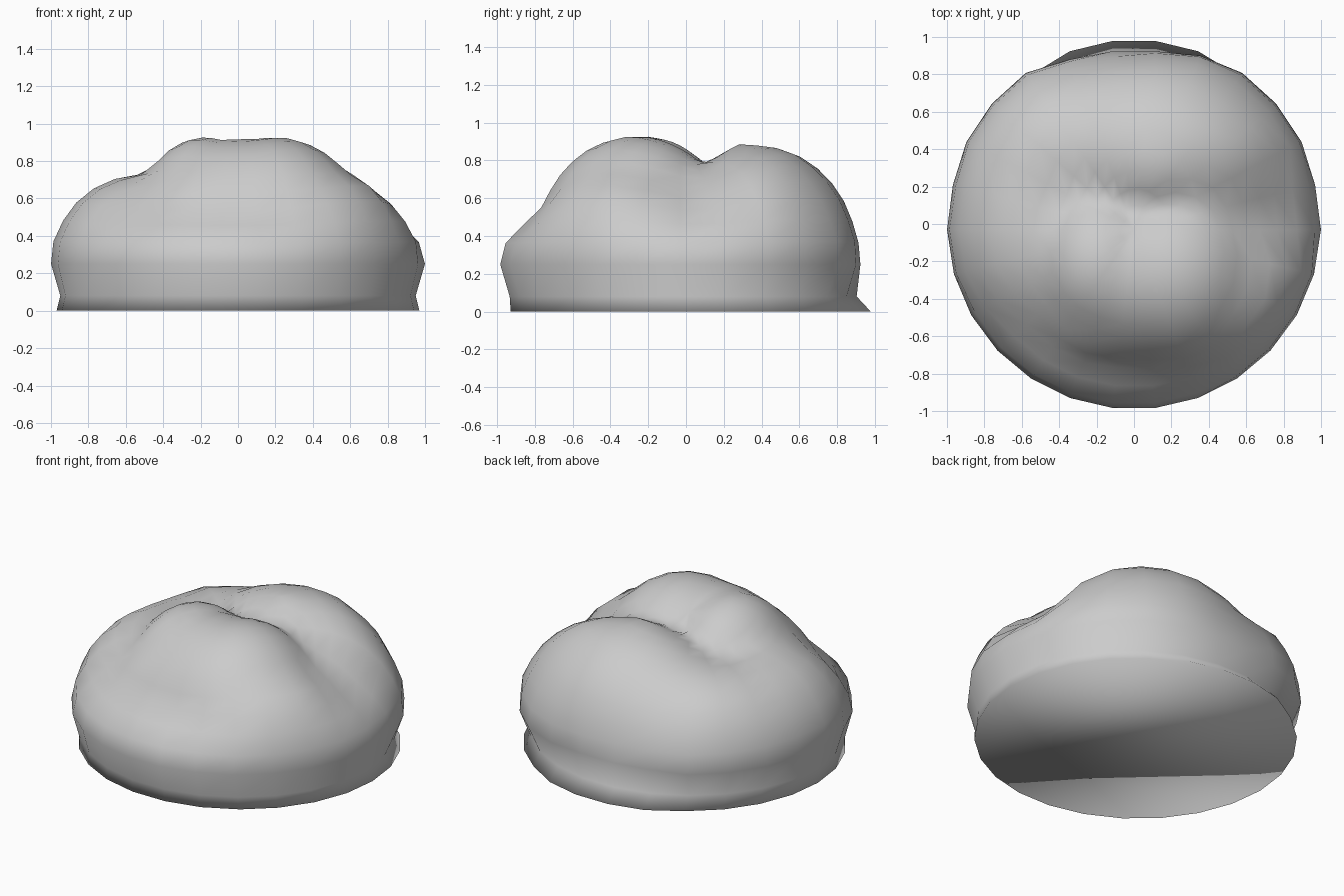
import bpy, bmesh, math
from mathutils import Vector

if "Cube" in bpy.data.objects:
    bpy.data.objects.remove(bpy.data.objects["Cube"])

# Overlapping rounded lobes: (centre), (radii)
LOBES = [
    ((0, -0.03, 0.26), (1.0, 0.96, 0.42)),       # broad skirt
    ((-0.18, -0.22, 0.30), (0.42, 0.50, 0.63)),  # front lobe, left half
    ((-0.20, -0.38, 0.30), (0.40, 0.42, 0.51)),  # front lobe, left corner
    ((0.01, -0.27, 0.30), (0.48, 0.53, 0.62)),   # front lobe, middle
    ((0.20, -0.27, 0.30), (0.54, 0.55, 0.63)),   # front lobe, right half
    ((0.15, 0.39, 0.27), (0.76, 0.53, 0.61)),    # tall back lobe
    ((0.12, 0.29, 0.30), (0.30, 0.22, 0.60)),    # crest of back lobe
    ((-0.52, -0.03, 0.27), (0.48, 0.63, 0.46)),  # low left lobe
    ((-0.35, 0.38, 0.27), (0.58, 0.50, 0.48)),   # back left shoulder
    ((0.40, -0.33, 0.27), (0.57, 0.52, 0.49)),   # front right shoulder
]
LIMIT = ((0, 0, 0.25), (1.0, 0.99, 0.76))        # overall round envelope
ORIGIN = Vector((0, -0.03, 0.25))
SEGS, RINGS = 26, 13


def ray_exit(d, lobe):
    """Exit distance of a ray from ORIGIN through one ellipsoid."""
    c, r = lobe
    o = Vector([(ORIGIN[i] - c[i]) / r[i] for i in range(3)])
    v = Vector([d[i] / r[i] for i in range(3)])
    a, b, k = v.dot(v), o.dot(v), o.dot(o) - 1
    disc = b * b - a * k
    return (-b + math.sqrt(disc)) / a if disc > 0 else 0.0


def reach(d):
    return min(max(ray_exit(d, l) for l in LOBES), ray_exit(d, LIMIT))


bm = bmesh.new()
angles = [2 * math.pi * i / SEGS for i in range(SEGS)]
rings = []

# Flared foot and slight waist
for rx, ry, cy, z in ((0.97, 0.95, 0.015, 0.0), (0.95, 0.925, -0.015, 0.08)):
    rings.append([bm.verts.new((rx * math.cos(a), cy + ry * math.sin(a), z)) for a in angles])

# Lobed dome
for j in range(RINGS):
    e = math.pi / 2 * j / RINGS
    ring = []
    for a in angles:
        d = Vector((math.cos(e) * math.cos(a), math.cos(e) * math.sin(a), math.sin(e)))
        ring.append(bm.verts.new(ORIGIN + d * reach(d)))
    rings.append(ring)
top = bm.verts.new(ORIGIN + Vector((0, 0, reach(Vector((0, 0, 1))))))

# Small back lip at the foot
for v in rings[0]:
    if v.co.y > 0.85:
        v.co.y += 0.02

for lo, hi in zip(rings, rings[1:]):
    for i in range(SEGS):
        k = (i + 1) % SEGS
        bm.faces.new((lo[i], lo[k], hi[k], hi[i]))
for i in range(SEGS):
    bm.faces.new((rings[-1][i], rings[-1][(i + 1) % SEGS], top))
bm.faces.new(rings[0][::-1])

# Soften the creases between lobes
soft = [v for ring in rings[4:] for v in ring] + [top]
bmesh.ops.smooth_vert(bm, verts=soft, factor=0.4, use_axis_x=True, use_axis_y=True, use_axis_z=True)

for f in bm.faces:
    f.smooth = True

me = bpy.data.meshes.new("lumpy_mound")
bm.to_mesh(me)
bm.free()
ob = bpy.data.objects.new("lumpy_mound", me)
bpy.context.collection.objects.link(ob)
